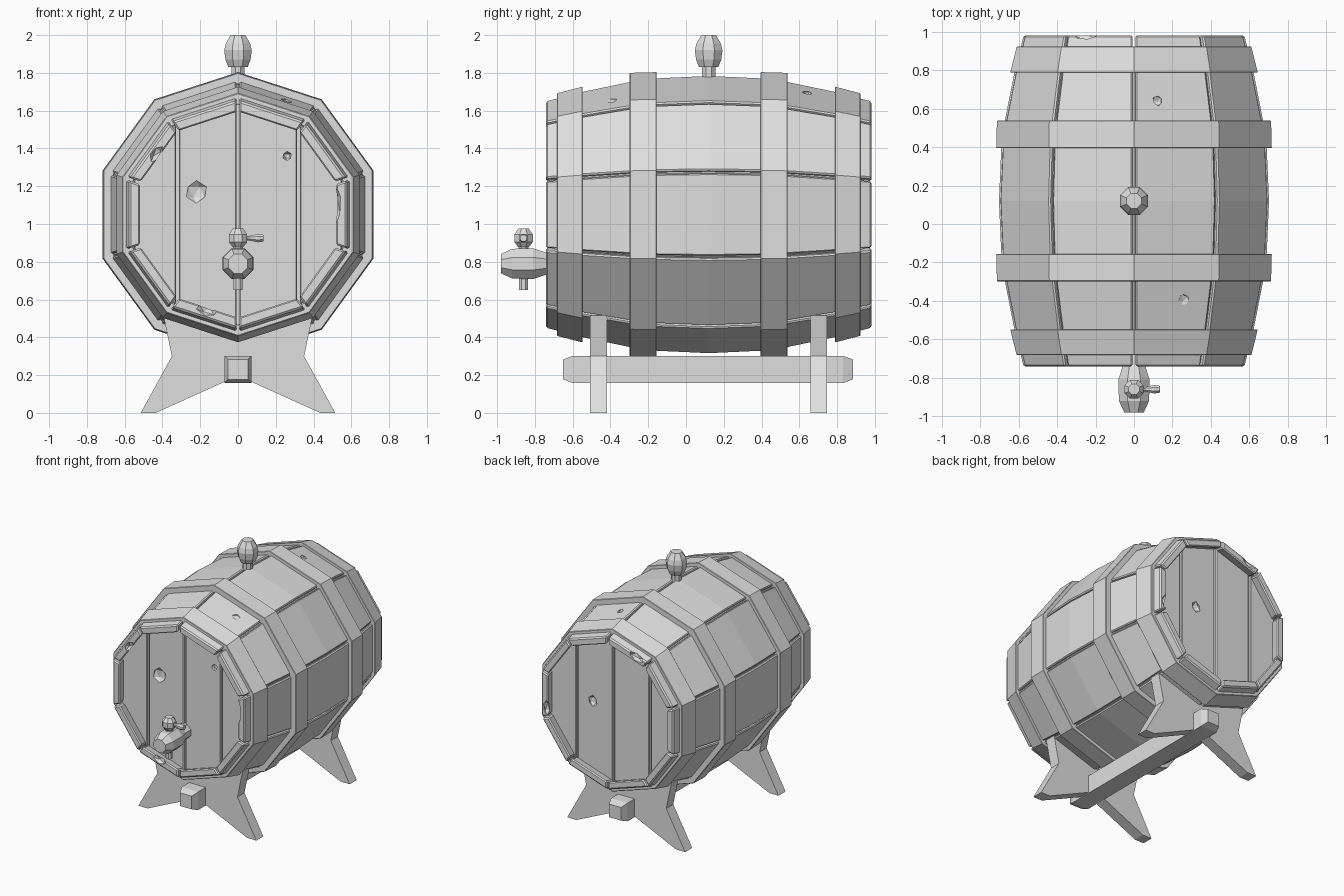
import bpy, bmesh, math
from mathutils import Vector, Matrix

if "Cube" in bpy.data.objects:
    bpy.data.objects.remove(bpy.data.objects["Cube"], do_unlink=True)

GREY = (0.74, 0.74, 0.74, 1)
mat = bpy.data.materials.new("plain grey")
mat.use_nodes = True
mat.diffuse_color = GREY
mat.node_tree.nodes["Principled BSDF"].inputs["Base Color"].default_value = GREY

MID_Y, MID_Z, SIDES = 0.12, 1.05, 10
HALF = 0.862
HEAD = 0.786
STEP = math.tau / SIDES
# distance from the barrel middle, corner radius
SHAPE = [(0, .739), (.28, .726), (.42, .706), (.67, .654), (HALF, .604)]
PROFILE = [(-d, r) for d, r in SHAPE[:0:-1]] + SHAPE


def finish(name, bm):
    bmesh.ops.recalc_face_normals(bm, faces=bm.faces)
    me = bpy.data.meshes.new(name)
    bm.to_mesh(me)
    bm.free()
    me.materials.append(mat)
    ob = bpy.data.objects.new(name, me)
    bpy.context.scene.collection.objects.link(ob)
    return ob


def apply(ob, mod):
    bpy.context.view_layer.objects.active = ob
    bpy.ops.object.modifier_apply(modifier=mod.name)


def bevel(ob, width):
    mod = ob.modifiers.new("Bevel", "BEVEL")
    mod.width, mod.segments = width, 1
    mod.limit_method, mod.angle_limit = "ANGLE", math.radians(50)
    apply(ob, mod)


def loft(bm, rings, loop=False):
    """Skin equal-length rings of points; cap the ends or join them in a loop."""
    vs = [[bm.verts.new(p) for p in ring] for ring in rings]
    pairs = list(zip(vs, vs[1:])) + ([(vs[-1], vs[0])] if loop else [])
    for a, b in pairs:
        for i in range(len(a)):
            j = (i + 1) % len(a)
            bm.faces.new((a[i], a[j], b[j], b[i]))
    if not loop:
        bm.faces.new(vs[0])
        bm.faces.new(vs[-1])


def corner(k, r, d):
    a = STEP * k
    return Vector((r * math.sin(a), MID_Y + d, MID_Z + r * math.cos(a)))


def barrel_ring(r, d):
    return [corner(k, r, d) for k in range(SIDES)]


def lathe(name, profile, loc, axis=(0, 0, 1), sides=8):
    bm = bmesh.new()
    angles = [math.tau * (i + .5) / sides for i in range(sides)]
    loft(bm, [[(r * math.cos(a), r * math.sin(a), h) for a in angles] for h, r in profile])
    rot = Vector((0, 0, 1)).rotation_difference(Vector(axis))
    bm.transform(Matrix.Translation(loc) @ rot.to_matrix().to_4x4())
    return finish(name, bm)


def carve(ob, dents):
    """Cut shallow chips: (position, radii, turn about y)."""
    bm = bmesh.new()
    for pos, radii, turn in dents:
        bmesh.ops.create_icosphere(bm, subdivisions=1, radius=1, matrix=Matrix.Translation(pos)
                                   @ Matrix.Rotation(turn, 4, "Y") @ Matrix.Diagonal((*radii, 1)))
    cutter = finish("chip_cutter", bm)
    cutter.hide_render = True
    mod = ob.modifiers.new("Chips", "BOOLEAN")
    mod.operation, mod.solver, mod.object = "DIFFERENCE", "EXACT", cutter
    apply(ob, mod)
    bpy.data.objects.remove(cutter, do_unlink=True)


# Staves with open seams at the corners
GAP, THICK = .008, .06
bm = bmesh.new()
for k in range(SIDES):
    rings = []
    for d, r in PROFILE:
        ring = []
        for radius, flip in ((r, False), (r - THICK, True)):
            a, b = corner(k, radius, d), corner(k + 1, radius, d)
            inset = (b - a).normalized() * GAP
            ring += [b - inset, a + inset] if flip else [a + inset, b - inset]
        rings.append(ring)
    loft(bm, rings)
staves = finish("staves", bm)
bevel(staves, .009)
front, back = MID_Y - HALF, MID_Y + HALF
carve(staves, [
    ((.52, front, 1.1), (.025, .04, .1), 0),
    ((-.165, front, .545), (.06, .03, .03), .32),
    ((-.43, front, 1.37), (.03, .03, .05), .63),
    ((-.25, back, 1.56), (.07, .03, .03), -.32),
    ((.53, back, .95), (.03, .03, .06), 0),
    ((.12, .64, 1.69), (.03, .03, .02), 0),
    ((.26, -.4, 1.66), (.035, .04, .02), .3),
])

# Core that closes the seams
bm = bmesh.new()
core = [(-.75, .615)] + PROFILE[1:-1] + [(.75, .615)]
loft(bm, [barrel_ring(r - .025, d) for d, r in core])
finish("barrel_core", bm)

# Hoops
for side, word in ((-1, "front"), (1, "back")):
    for kind, section in (("outer", ((.668, .677), (.803, .642))),
                          ("inner", ((.275, .754), (.418, .75)))):
        (d0, r0), (d1, r1) = section
        bm = bmesh.new()
        loft(bm, [barrel_ring(r, d * side) for d, r in
                  ((d0, r0), (d1, r1), (d1, r1 - .06), (d0, r0 - .06))], loop=True)
        bevel(finish(f"{word}_{kind}_hoop", bm), .003)

# Plank heads, recessed inside the rim
SEAMS = [-.6, -.32, 0, .32, .6]
for side, word in ((-1, "front"), (1, "back")):
    whole = bmesh.new()
    for x0, x1 in zip(SEAMS, SEAMS[1:]):
        bm = bmesh.new()
        loft(bm, [barrel_ring(.58, side * HEAD), barrel_ring(.58, side * (HEAD - .06))])
        for x, n in ((x0 + .007, -1), (x1 - .007, 1)):
            bmesh.ops.bisect_plane(bm, geom=bm.verts[:] + bm.edges[:] + bm.faces[:],
                                   plane_co=(x, 0, 0), plane_no=(n, 0, 0), clear_outer=True)
            bmesh.ops.holes_fill(bm, edges=[e for e in bm.edges if e.is_boundary])
        part = bpy.data.meshes.new("plank")
        bm.to_mesh(part)
        bm.free()
        whole.from_mesh(part)
        bpy.data.meshes.remove(part)
    head = finish(f"{word}_head", whole)
    bevel(head, .006)
    y = MID_Y + side * HEAD
    if side < 0:
        carve(head, [((-.22, y, 1.17), (.06, .03, .06), 0), ((.26, y, 1.36), (.025, .02, .025), 0)])
    else:
        carve(head, [((.18, y, 1.07), (.04, .025, .045), 0)])

# Bung on top
lathe("bung_stem", [(1.74, .038), (1.86, .038)], (0, MID_Y, 0))
lathe("bung_knob", [(1.83, .055), (1.87, .072), (1.92, .079), (1.955, .07), (2.0, .042)],
      (0, MID_Y, 0))

# Tap
TAP_Y = -.86
lathe("tap_body", [(-.98, .055), (-.92, .085), (-.81, .088), (-.73, .06), (-.65, .06)],
      (0, 0, .79), (0, 1, 0))
lathe("tap_spout", [(.65, .026), (.76, .026)], (0, TAP_Y, 0))
lathe("tap_neck", [(.83, .028), (.9, .028)], (0, TAP_Y, 0))
lathe("tap_valve", [(.877, .03), (.905, .053), (.945, .053), (.975, .03)], (0, TAP_Y, 0))
lathe("tap_handle", [(.03, .013), (.06, .013), (.105, .024), (.135, .019)],
      (0, TAP_Y, .925), (1, 0, 0))

# Cradle legs
HALF_LEG = [(0, .40), (.395, .515), (.35, .30), (.515, 0), (.435, 0), (.07, .165)]
outline = HALF_LEG + [(-x, z) for x, z in HALF_LEG[:0:-1]]
for word, y in (("front", -.507), ("back", .658)):
    bm = bmesh.new()
    loft(bm, [[(x, y + t, z) for x, z in outline] for t in (0, .088)])
    finish(f"{word}_leg", bm)

# Beam with chamfered ends
bm = bmesh.new()
loft(bm, [[(sx * h, y, .23 + sz * h) for sx, sz in ((-1, -1), (1, -1), (1, 1), (-1, 1))]
          for y, h in ((-.652, .052), (-.6, .072), (.832, .072), (.885, .052))])
finish("cradle_beam", bm)
